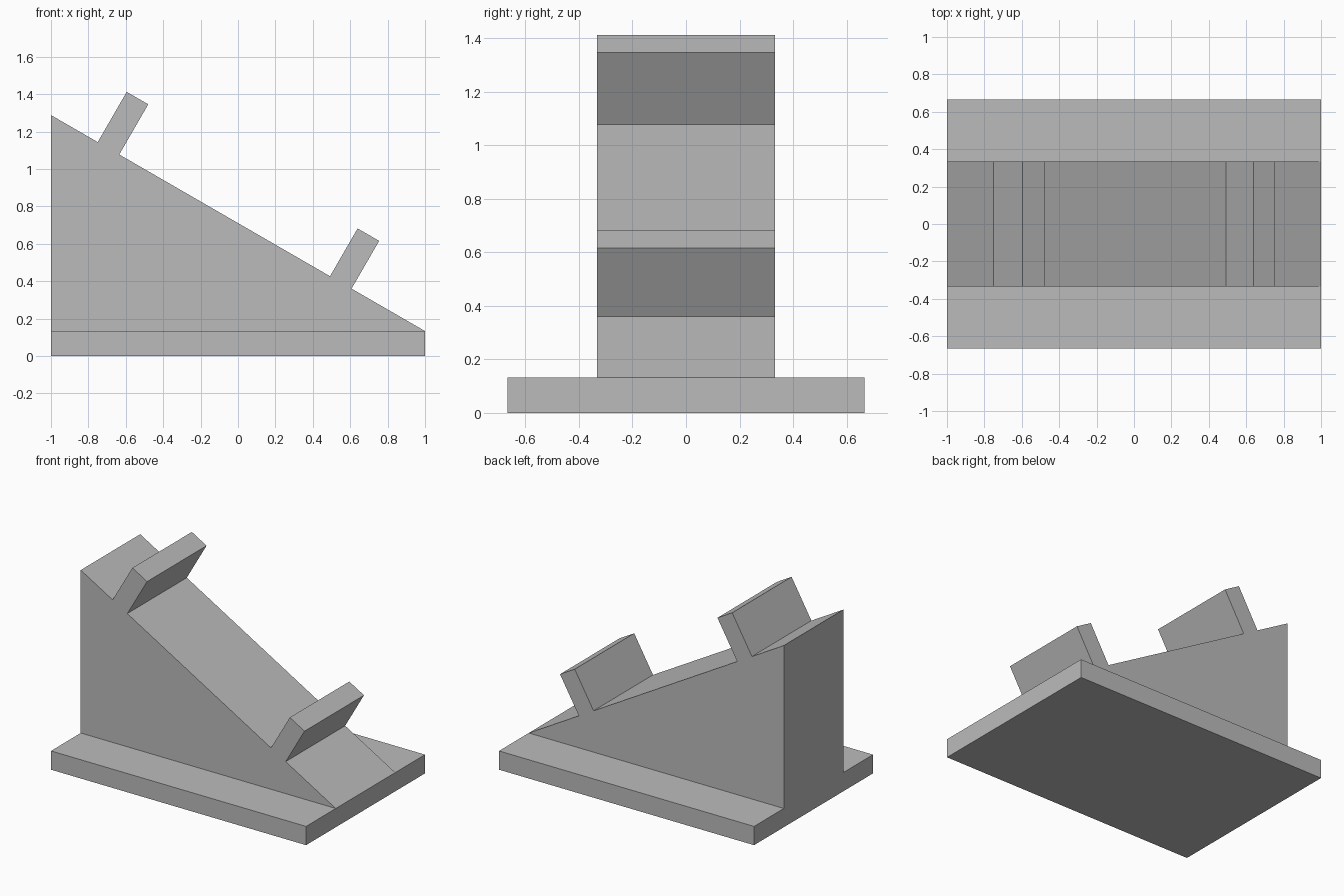
import bpy
import bmesh
from math import radians, cos, sin, tan
from mathutils import Vector

cube = bpy.data.objects.get("Cube")
if cube:
    bpy.data.objects.remove(cube, do_unlink=True)

# Single plain material
grey = bpy.data.materials.new("plain grey")
grey.use_nodes = True
colour = (0.5, 0.5, 0.5, 1)
grey.diffuse_color = colour
grey.node_tree.nodes["Principled BSDF"].inputs["Base Color"].default_value = colour

BASE_TOP = 0.133
SLOPE = radians(30)
BODY_HALF = 0.333


def extrude_profile(name, points, half_depth):
    """Extrude an x-z outline symmetrically along y."""
    bm = bmesh.new()
    face = bm.faces.new([bm.verts.new((x, -half_depth, z)) for x, z in points])
    result = bmesh.ops.extrude_face_region(bm, geom=[face])
    verts = [v for v in result["geom"] if isinstance(v, bmesh.types.BMVert)]
    bmesh.ops.translate(bm, verts=verts, vec=(0, 2 * half_depth, 0))
    bmesh.ops.recalc_face_normals(bm, faces=bm.faces)
    mesh = bpy.data.meshes.new(name)
    bm.to_mesh(mesh)
    bm.free()
    mesh.materials.append(grey)
    obj = bpy.data.objects.new(name, mesh)
    bpy.context.collection.objects.link(obj)
    return obj


def ramp_point(x):
    return Vector((x, BASE_TOP + (1 - x) * tan(SLOPE)))


# Base plate
extrude_profile("base_plate", [(-1, 0), (1, 0), (1, BASE_TOP), (-1, BASE_TOP)], 0.666)

# Wedge body with two cleats standing square to the ramp, as one outline
along = Vector((cos(SLOPE), -sin(SLOPE)))
up = Vector((sin(SLOPE), cos(SLOPE)))
outline = [Vector((1, BASE_TOP)), Vector((-1, BASE_TOP)), ramp_point(-1)]
for start, height in ((-0.75, 0.31), (0.492, 0.295)):
    foot = ramp_point(start)
    far = foot + along * 0.133
    outline += [foot, foot + up * height, far + up * height, far]
extrude_profile("sloped_stand", outline, BODY_HALF)
